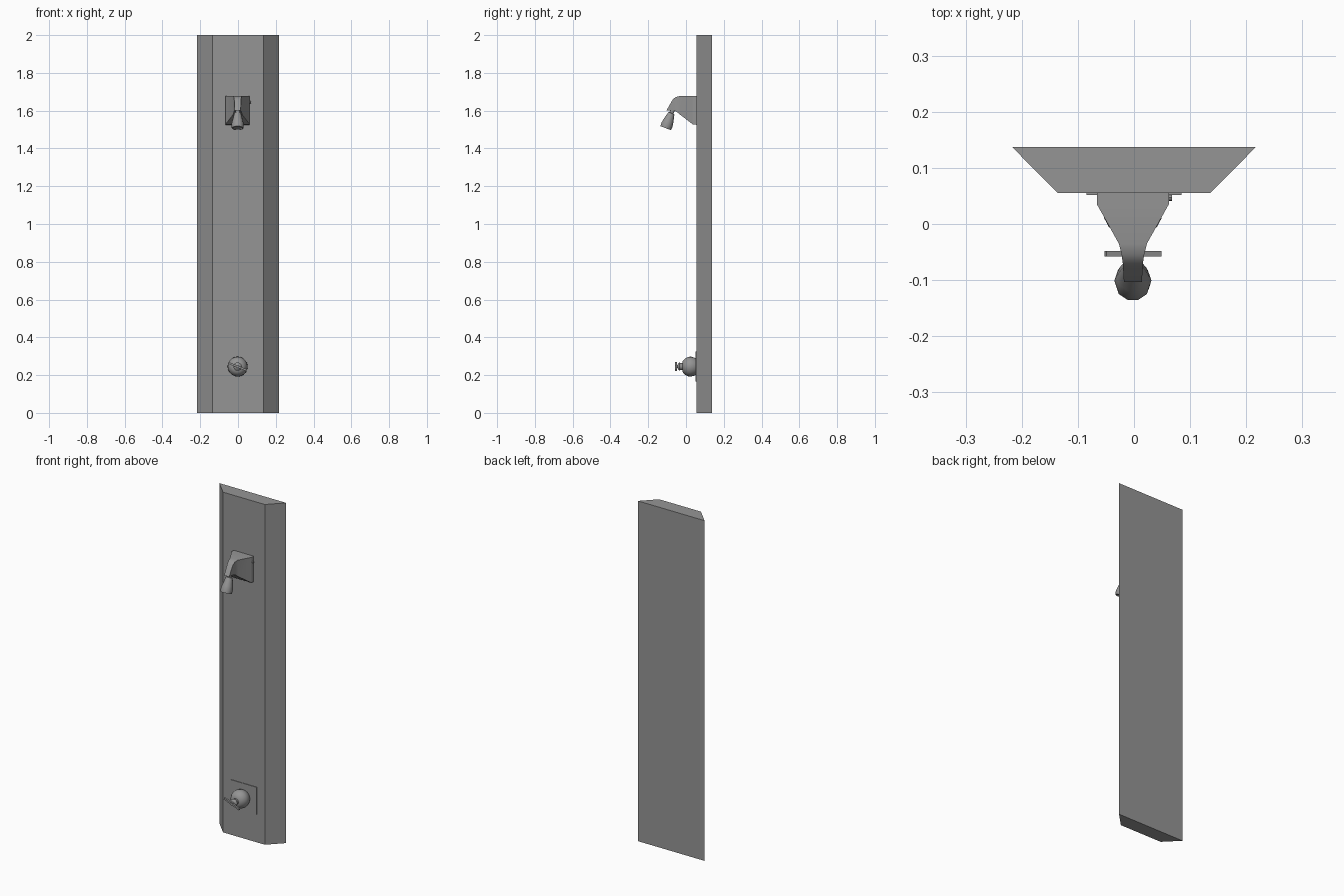
import bpy, bmesh, math
from mathutils import Matrix, Vector

cube = bpy.data.objects.get("Cube")
if cube:
    bpy.data.objects.remove(cube, do_unlink=True)

grey = bpy.data.materials.new("metal_grey")
grey.use_nodes = True
COLOR = (0.3, 0.3, 0.3, 1)
grey.diffuse_color = COLOR
grey.node_tree.nodes["Principled BSDF"].inputs["Base Color"].default_value = COLOR


def finish(name, bm, smooth=None):
    bmesh.ops.recalc_face_normals(bm, faces=bm.faces)
    mesh = bpy.data.meshes.new(name)
    bm.to_mesh(mesh)
    bm.free()
    mesh.materials.append(grey)
    obj = bpy.data.objects.new(name, mesh)
    bpy.context.collection.objects.link(obj)
    if smooth:
        bpy.ops.object.select_all(action='DESELECT')
        obj.select_set(True)
        bpy.context.view_layer.objects.active = obj
        bpy.ops.object.shade_smooth_by_angle(angle=math.radians(smooth))
    return obj


def loft(name, rings, smooth=None):
    """Skin a list of equal-length point rings and cap both ends."""
    bm = bmesh.new()
    loops = [[bm.verts.new(p) for p in ring] for ring in rings]
    n = len(loops[0])
    for a, b in zip(loops, loops[1:]):
        for i in range(n):
            j = (i + 1) % n
            bm.faces.new((a[i], a[j], b[j], b[i]))
    bm.faces.new(loops[0])
    bm.faces.new(loops[-1])
    return finish(name, bm, smooth)


def lathe(name, origin, axis, profile, sides, smooth=40):
    """Revolve (distance, radius) pairs about an axis."""
    turn = Vector((0, 0, 1)).rotation_difference(Vector(axis)).to_matrix()
    rings = []
    for d, r in profile:
        angles = [math.tau * i / sides for i in range(sides)]
        rings.append([Vector(origin) + turn @ Vector((r * math.cos(a), r * math.sin(a), d))
                      for a in angles])
    return loft(name, rings, smooth)


def box(name, center, size, tilt=0):
    bm = bmesh.new()
    bmesh.ops.create_cube(bm, size=1, matrix=Matrix.Translation(center)
                          @ Matrix.Rotation(tilt, 4, 'Y') @ Matrix.Diagonal((*size, 1)))
    return finish(name, bm)


# Tall wall panel with slanted sides
outline = [(-0.217, 0.137), (-0.136, 0.055), (0.136, 0.055), (0.217, 0.137)]
loft("wall_panel", [[(x, y, z) for x, y in outline] for z in (0, 2)])

# Shower arm: top point, bottom point and half width of each section
sections = [((0.055, 1.677), (0.055, 1.525), 0.064),
            ((0.035, 1.677), (0.035, 1.528), 0.064),
            ((-0.035, 1.677), (-0.03, 1.578), 0.025),
            ((-0.055, 1.672), (-0.047, 1.592), 0.02),
            ((-0.07, 1.66), (-0.058, 1.598), 0.018),
            ((-0.103, 1.602), (-0.07, 1.6), 0.016)]
CX = -0.002
loft("shower_arm", [[(CX - w, *top), (CX + w, *top), (CX + w, *low), (CX - w, *low)]
                    for top, low, w in sections], 25)
lathe("arm_pin", (0.06, 0.047, 1.645), (1, 0, 0), [(0, 0.006), (0.008, 0.006)], 8)

# Tilted spray head with a recessed outlet
lathe("spray_head", (CX, -0.068, 1.61), (0, -0.36, -0.93),
      [(0, 0.012), (0.024, 0.012), (0.026, 0.018), (0.045, 0.023), (0.07, 0.029),
       (0.09, 0.033), (0.11, 0.031), (0.11, 0.026), (0.104, 0.024)], 10)

# Valve: thin back plate, rounded body, spindle and crossbar handle
ZV = 0.245
box("valve_plate", (0, 0.0535, ZV), (0.17, 0.004, 0.16))
lathe("valve_body", (CX, 0.055, ZV), (0, -1, 0),
      [(0, 0.042), (0.012, 0.048), (0.03, 0.053), (0.045, 0.051), (0.06, 0.043),
       (0.072, 0.03), (0.074, 0.018), (0.084, 0.018), (0.09, 0.022), (0.096, 0.016),
       (0.1, 0.008), (0.112, 0.008)], 20)
box("valve_handle", (CX, -0.053, ZV), (0.106, 0.01, 0.01), math.radians(22))
